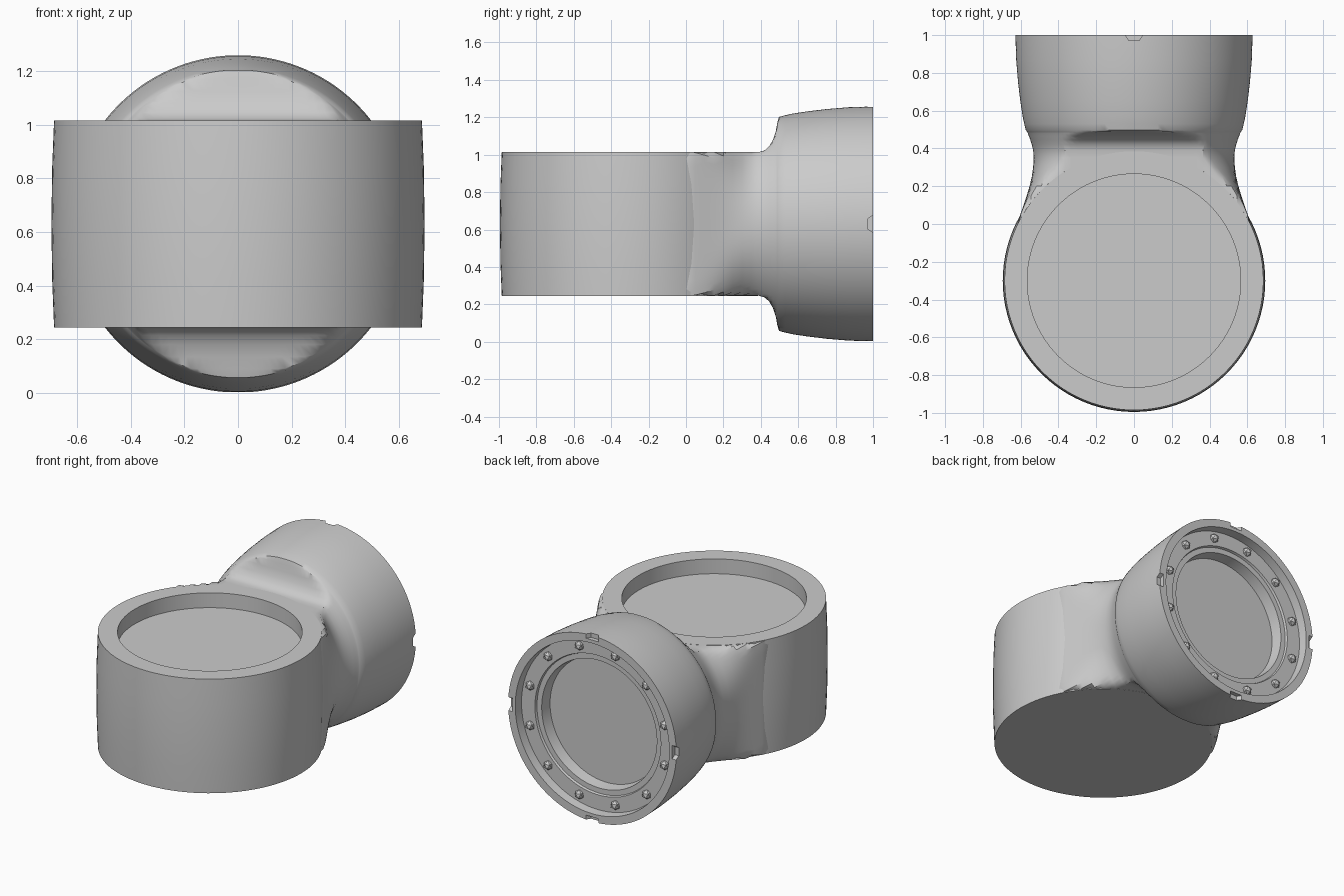
import bpy, bmesh
from math import sin, cos, pi
from mathutils import Matrix, Vector

if "Cube" in bpy.data.objects:
    bpy.data.objects.remove(bpy.data.objects["Cube"])

CZ = 0.63        # height of the main axis
HALF = 0.385     # half height of the drum
DRUM_Y = -0.30


def loft(name, rings):
    """Skin a list of closed rings and cap both ends."""
    bm = bmesh.new()
    vr = [[bm.verts.new(p) for p in r] for r in rings]
    n = len(vr[0])
    for a, b in zip(vr, vr[1:]):
        for i in range(n):
            j = (i + 1) % n
            bm.faces.new((a[i], a[j], b[j], b[i]))
    bm.faces.new(vr[0])
    bm.faces.new(vr[-1])
    bmesh.ops.recalc_face_normals(bm, faces=bm.faces[:])
    me = bpy.data.meshes.new(name)
    bm.to_mesh(me)
    bm.free()
    ob = bpy.data.objects.new(name, me)
    bpy.context.collection.objects.link(ob)
    return ob


def activate(ob):
    bpy.ops.object.select_all(action='DESELECT')
    ob.select_set(True)
    bpy.context.view_layer.objects.active = ob


def cut(ob, cutter):
    activate(ob)
    m = ob.modifiers.new("cut", 'BOOLEAN')
    m.operation = 'DIFFERENCE'
    m.solver = 'EXACT'
    m.object = cutter
    bpy.ops.object.modifier_apply(modifier=m.name)


def smooth(ob, angle=0.6):
    activate(ob)
    bpy.ops.object.shade_smooth_by_angle(angle=angle)


# drum: slightly barrelled upright cylinder with a sunken top
def drum_ring(r, z, n=96):
    return [(r * cos(2 * pi * i / n), DRUM_Y + r * sin(2 * pi * i / n), z) for i in range(n)]


drum_profile = [(0.685, CZ - HALF), (0.692, 0.42), (0.695, CZ), (0.692, 0.84),
                (0.685, CZ + HALF), (0.565, CZ + HALF), (0.565, 0.915)]
drum = loft("drum", [drum_ring(r, z) for r, z in drum_profile])
smooth(drum)


# neck and head: rounded box section turning into a clipped circle, then a round cup
def section(y, w, n, clip, count=128):
    pts = []
    for i in range(count):
        a = 2 * pi * (i + 0.5) / count
        c, s = abs(cos(a)), abs(sin(a))
        r = ((c / w) ** n + (s / w) ** n) ** (-1 / n)
        r = min(r, clip / s)
        pts.append((r * cos(a), y, CZ + r * sin(a)))
    return pts


F = HALF - 0.001
body_rows = [
    (-0.10, 0.600, 14, F), (0.00, 0.617, 12, F), (0.05, 0.602, 9, F), (0.10, 0.585, 6.5, F),
    (0.15, 0.568, 4.8, F), (0.20, 0.553, 3.6, F), (0.25, 0.541, 2.8, F), (0.30, 0.534, 2.3, F),
    (0.35, 0.531, 2.05, F), (0.39, 0.534, 2, F), (0.42, 0.541, 2, 0.393), (0.445, 0.549, 2, 0.415),
    (0.465, 0.557, 2, 0.45), (0.48, 0.562, 2, 0.495), (0.488, 0.566, 2, 0.54),
    (0.497, 0.573, 2, 0.572), (0.53, 0.581, 2, 1), (0.57, 0.590, 2, 1), (0.65, 0.602, 2, 1),
    (0.75, 0.614, 2, 1), (0.87, 0.624, 2, 1), (1.00, 0.628, 2, 1),
    # rim, bolt ledge, small step and inner disc
    (1.00, 0.575, 2, 1), (0.94, 0.570, 2, 1), (0.94, 0.470, 2, 1),
    (0.925, 0.465, 2, 1), (0.925, 0.430, 2, 1), (0.85, 0.420, 2, 1)]
body = loft("neck_and_head", [section(*r) for r in body_rows])

# keep the drum recess clear of the neck
recess = loft("recess_cutter", [drum_ring(0.566, 0.914), drum_ring(0.566, 1.2)])
cutters = [recess]

# four small notches around the outer rim
for k in range(4):
    a = k * pi / 2
    d = Vector((cos(a), 0, sin(a)))
    t = Vector((-sin(a), 0, cos(a)))
    rings = []
    for rad in (0.597, 0.70):
        c = d * rad + Vector((0, 1.015, CZ))
        rings.append([c + t * (0.055 * cos(i * pi / 3)) + Vector((0, 0.05 * sin(i * pi / 3), 0))
                      for i in range(6)])
    cutters.append(loft("notch_cutter", rings))

for c in cutters:
    cut(body, c)
for c in cutters:
    bpy.data.objects.remove(c, do_unlink=True)
smooth(body)

# ring of twelve faceted bolts on the ledge
bm = bmesh.new()
for k in range(12):
    a = (k + 0.5) * pi / 6
    bmesh.ops.create_icosphere(bm, subdivisions=1, radius=0.032, matrix=Matrix.Translation(
        (0.52 * cos(a), 0.945, CZ + 0.52 * sin(a))))
me = bpy.data.meshes.new("bolts")
bm.to_mesh(me)
bm.free()
bpy.context.collection.objects.link(bpy.data.objects.new("bolts", me))
